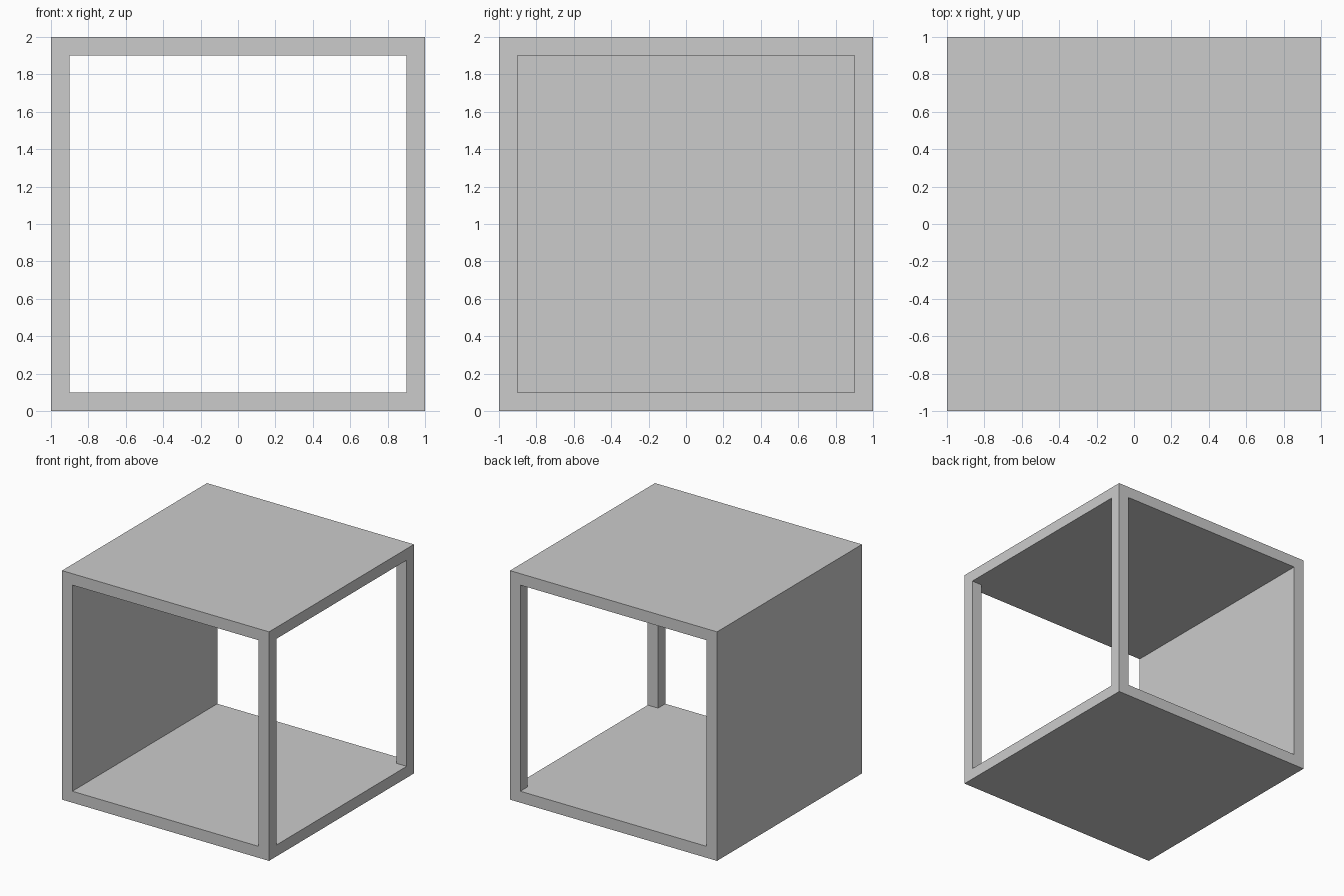
import bpy
import bmesh
from mathutils import Vector

if "Cube" in bpy.data.objects:
    bpy.data.objects.remove(bpy.data.objects["Cube"])

WALL = 0.1             # thickness of panels and posts
LOW, HIGH = WALL, 2 - WALL


def box(name, lo, hi):
    """Axis-aligned box between two opposite corners."""
    mesh = bpy.data.meshes.new(name)
    bm = bmesh.new()
    bmesh.ops.create_cube(bm, size=1)
    for v in bm.verts:
        v.co = Vector([lo[i] if v.co[i] < 0 else hi[i] for i in range(3)])
    bm.to_mesh(mesh)
    bm.free()
    obj = bpy.data.objects.new(name, mesh)
    bpy.context.collection.objects.link(obj)
    return obj


# Outer block: becomes the roof, floor, left wall and right-hand posts
shell = box("open_box_shell", (-1, -1, 0), (1, 1, 2))

# Front-to-back passage, and the window in the right side
cutters = [
    box("passage_cutter", (-0.9, -1.5, LOW), (0.9, 1.5, HIGH)),
    box("side_window_cutter", (0.5, -0.9, LOW), (1.5, 0.9, HIGH)),
]
for cutter in cutters:
    cutter.hide_render = True
    cutter.display_type = 'WIRE'
    mod = shell.modifiers.new(cutter.name, 'BOOLEAN')
    mod.operation = 'DIFFERENCE'
    mod.solver = 'EXACT'
    mod.object = cutter
